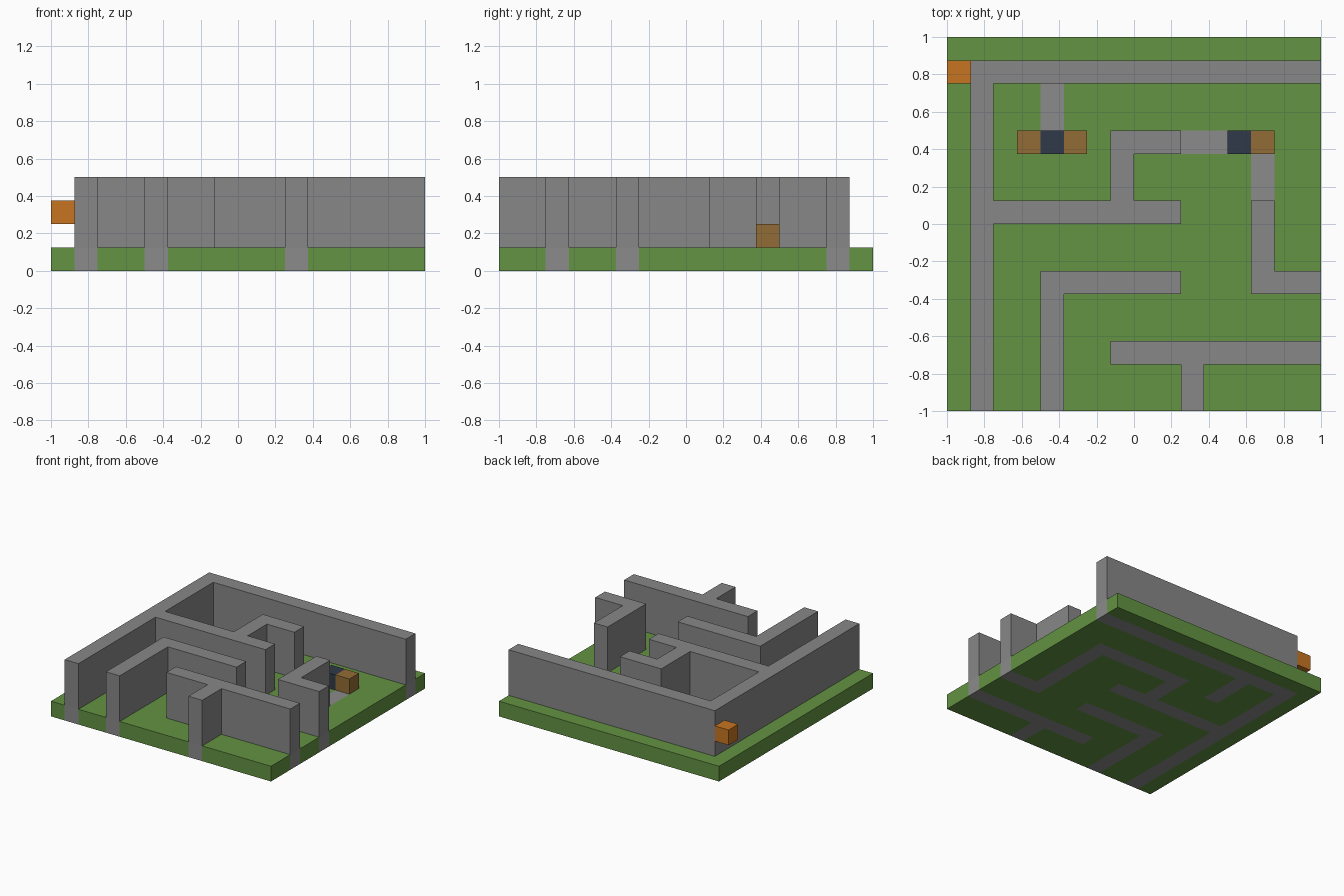
import bpy
import bmesh
from mathutils import Vector
from itertools import product

cube = bpy.data.objects.get("Cube")
if cube:
    bpy.data.objects.remove(cube, do_unlink=True)

GRID = 16
SIZE = 2 / GRID


def material(name, rgb):
    """Flat colour given as 0-255 screen values, stored linear."""
    linear = [((c / 255 + 0.055) / 1.055) ** 2.4 for c in rgb]
    mat = bpy.data.materials.new(name)
    mat.use_nodes = True
    mat.diffuse_color = (*linear, 1)
    bsdf = mat.node_tree.nodes["Principled BSDF"]
    bsdf.inputs["Base Color"].default_value = (*linear, 1)
    bsdf.inputs["Roughness"].default_value = 0.9
    return mat


def block(x0, x1, y0, y1, z0, z1):
    """Cells in an inclusive range on the building grid."""
    return set(product(range(x0, x1 + 1), range(y0, y1 + 1), range(z0, z1 + 1)))


def wall(x0, x1, y0, y1):
    return block(x0, x1, y0, y1, 1, 3)


# Walls, each a straight run three blocks high
walls = {
    "back_wall": wall(1, 15, 14, 14),
    "side_wall": wall(1, 1, 0, 13),
    "cross_wall": wall(2, 9, 8, 8),
    "hook_wall": wall(7, 7, 9, 11) | wall(8, 9, 11, 11),
    "front_corner_wall": wall(4, 4, 0, 5) | wall(5, 9, 5, 5),
    "front_tee_wall": wall(7, 15, 2, 2) | wall(10, 10, 0, 1),
    "side_corner_wall": wall(13, 13, 6, 8) | wall(13, 15, 5, 5),
}

# Stone floor lies below every wall and through the doorways
stone = {(x, y, 0) for cells in walls.values() for x, y, z in cells}
stone |= block(10, 13, 11, 11, 0, 0) | block(13, 13, 9, 10, 0, 0)
stone |= block(4, 4, 11, 13, 0, 0)
lawn = block(0, 15, 0, 15, 0, 0) - stone

gray = material("wall gray", (135, 135, 135))
floor_gray = material("floor gray", (139, 139, 139))
green = material("grass green", (99, 147, 66))
brown = material("wood brown", (146, 108, 54))
navy = material("dark slate blue", (47, 58, 72))
orange = material("orange", (198, 117, 33))

parts = [(name, cells, gray) for name, cells in walls.items()]
parts += [
    ("stone_floor", stone, floor_gray),
    ("lawn", lawn, green),
    ("left_crate", {(3, 11, 1)}, brown),
    ("middle_crate", {(5, 11, 1)}, brown),
    ("right_crate", {(13, 11, 1)}, brown),
    ("left_dark_block", {(4, 11, 1)}, navy),
    ("right_dark_block", {(12, 11, 1)}, navy),
    ("corner_lamp", {(0, 14, 2)}, orange),
]
solid = set().union(*(cells for _, cells, _ in parts))


def build(name, cells, mat):
    """Mesh the exposed sides of the cells and merge flat areas."""
    bm = bmesh.new()
    for cell in sorted(cells):
        centre = Vector(cell) + Vector((0.5, 0.5, 0.5))
        for axis, sign in product(range(3), (-1, 1)):
            normal = Vector((0, 0, 0))
            normal[axis] = sign
            if tuple(int(c + n) for c, n in zip(cell, normal)) in solid:
                continue
            u = Vector((0, 0, 0))
            u[(axis + 1) % 3] = 0.5
            v = normal.cross(u)
            middle = centre + normal / 2
            corners = [middle - u - v, middle + u - v, middle + u + v, middle - u + v]
            bm.faces.new([bm.verts.new((p - Vector((GRID / 2, GRID / 2, 0))) * SIZE)
                          for p in corners])
    bmesh.ops.remove_doubles(bm, verts=bm.verts[:], dist=0.001)
    bmesh.ops.dissolve_limit(bm, angle_limit=0.01, verts=bm.verts[:], edges=bm.edges[:])
    mesh = bpy.data.meshes.new(name)
    bm.to_mesh(mesh)
    bm.free()
    mesh.materials.append(mat)
    bpy.context.collection.objects.link(bpy.data.objects.new(name, mesh))


for name, cells, mat in parts:
    build(name, cells, mat)
